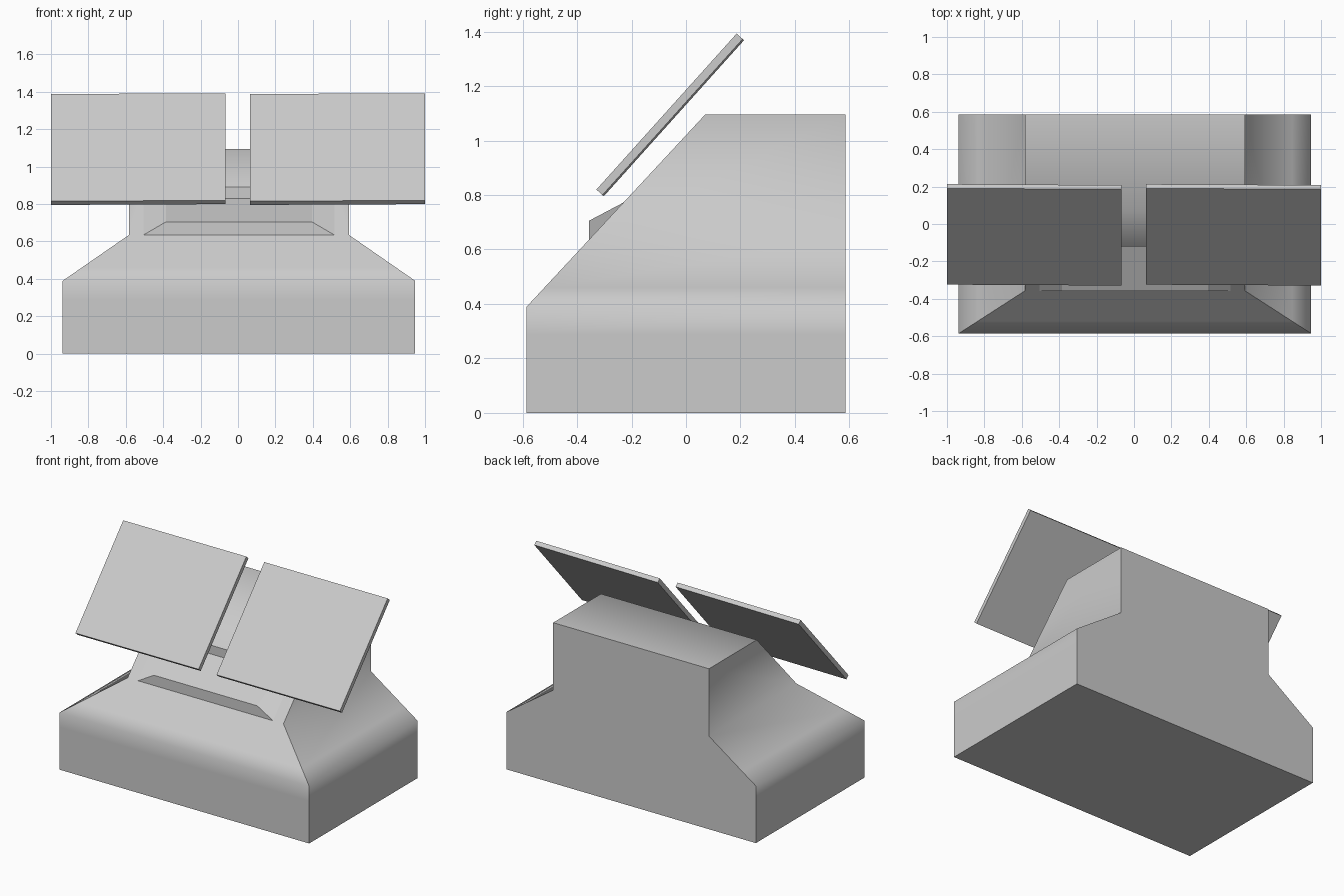
import bpy, bmesh
from math import radians, atan2

if "Cube" in bpy.data.objects:
    bpy.data.objects.remove(bpy.data.objects["Cube"])


def add_object(name, bm):
    mesh = bpy.data.meshes.new(name)
    bm.to_mesh(mesh)
    bm.free()
    obj = bpy.data.objects.new(name, mesh)
    bpy.context.collection.objects.link(obj)
    return obj


def build_body():
    bm = bmesh.new()
    cx = 0.005

    def pair(x, y, z):
        return bm.verts.new((cx - x, y, z)), bm.verts.new((cx + x, y, z))

    # mirrored corner pairs: base, shoulder, upper block
    base_f, base_b = pair(0.942, -0.585, 0), pair(0.942, 0.585, 0)
    low_f, low_b = pair(0.942, -0.585, 0.39), pair(0.942, 0.585, 0.39)
    sho_f, sho_b = pair(0.588, -0.357, 0.635), pair(0.588, 0.585, 0.635)
    top_f, top_b = pair(0.588, 0.07, 1.095), pair(0.588, 0.585, 1.095)
    # ledge set into the slope: outer rim and inner floor
    rim_f, rim_b = pair(0.51, -0.357, 0.635), pair(0.51, -0.12, 0.89)
    floor_f, floor_b = pair(0.39, -0.357, 0.705), pair(0.39, -0.12, 0.83)

    def span(*pairs):
        return bm.faces.new([p[0] for p in pairs] + [p[1] for p in reversed(pairs)])

    def sides(*pairs):
        return [bm.faces.new([p[i] for p in pairs]) for i in (0, 1)]

    span(base_f, base_b)
    span(base_f, low_f)
    span(low_f, sho_f, rim_f)
    span(rim_b, top_f)
    span(top_f, top_b)
    span(base_b, low_b, sho_b, top_b)
    sides(base_f, base_b, low_b, low_f)
    sides(low_f, low_b, sho_b, sho_f)
    sides(sho_f, sho_b, top_b, top_f)
    sides(sho_f, rim_f, rim_b, top_f)
    ledge = [span(rim_f, floor_f), span(floor_f, floor_b), span(floor_b, rim_b)]
    ledge += sides(rim_f, floor_f, floor_b, rim_b)
    ledge_edges = {e for f in ledge for e in f.edges}
    bmesh.ops.recalc_face_normals(bm, faces=bm.faces)

    # soft bends, crisp corners
    for f in bm.faces:
        f.smooth = True
    for e in bm.edges:
        e.smooth = e not in ledge_edges and e.calc_face_angle(0) < radians(55.6)
    # support loops keep the soft band narrow around the lower bend
    for z in (0.29, 0.46):
        bmesh.ops.bisect_plane(bm, geom=bm.verts[:] + bm.edges[:] + bm.faces[:],
                               plane_co=(0, 0, z), plane_no=(0, 0, 1))
    add_object("body", bm)


def build_panel(name, x0, x1):
    bm = bmesh.new()
    bmesh.ops.create_cube(bm, size=1)
    bmesh.ops.scale(bm, vec=(x1 - x0, 0.77, 0.03), verts=bm.verts)
    obj = add_object(name, bm)
    obj.location = ((x0 + x1) / 2, -0.058, 1.094)
    # tilted back, with a very slight roll
    obj.rotation_mode = 'ZYX'
    tilt = atan2(0.573, 0.515)
    from mathutils import Matrix
    rot = Matrix.Rotation(tilt, 3, 'X') @ Matrix.Rotation(-0.007, 3, 'Y')
    obj.rotation_euler = rot.to_euler('ZYX')


build_body()
# two floating sloped panels
build_panel("left_panel", -1.0, -0.067)
build_panel("right_panel", 0.065, 1.0)
